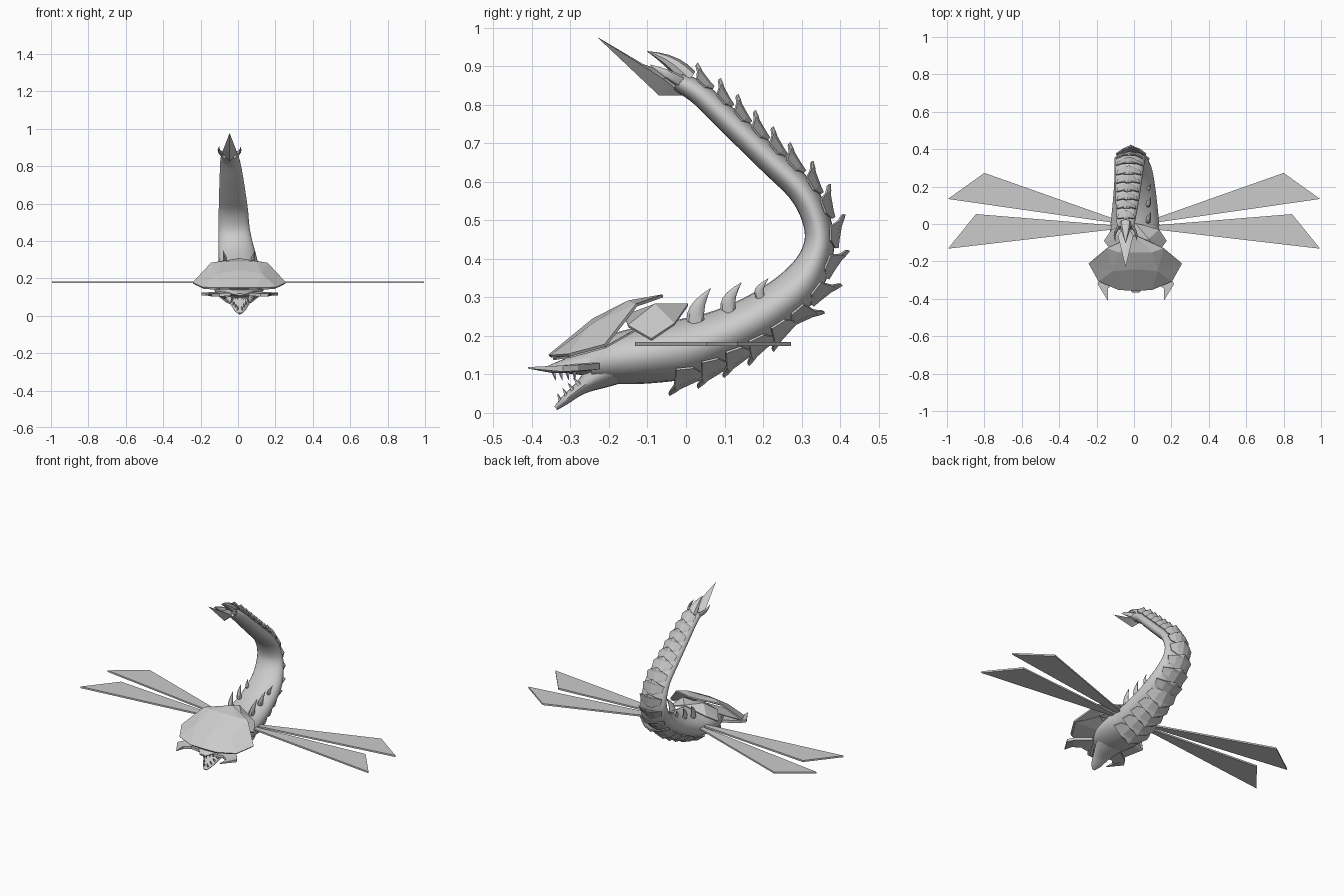
import bpy, bmesh, math
from mathutils import Vector

if "Cube" in bpy.data.objects:
    bpy.data.objects.remove(bpy.data.objects["Cube"])

grey = bpy.data.materials.new("plain grey")
grey.diffuse_color = (0.6, 0.6, 0.6, 1)
grey.use_nodes = True
grey.node_tree.nodes["Principled BSDF"].inputs["Base Color"].default_value = grey.diffuse_color


def make(name, verts, faces, smooth=False, thick=0.0):
    me = bpy.data.meshes.new(name)
    me.from_pydata([tuple(v) for v in verts], [], faces)
    bm = bmesh.new()
    bm.from_mesh(me)
    bmesh.ops.recalc_face_normals(bm, faces=bm.faces)
    bm.to_mesh(me)
    bm.free()
    me.materials.append(grey)
    ob = bpy.data.objects.new(name, me)
    bpy.context.collection.objects.link(ob)
    if smooth:
        bpy.context.view_layer.objects.active = ob
        ob.select_set(True)
        bpy.ops.object.shade_smooth_by_angle(angle=math.radians(40))
        ob.select_set(False)
    if thick:
        m = ob.modifiers.new("thickness", 'SOLIDIFY')
        m.thickness = thick
        m.offset = 0
    return ob


def spline(keys, steps):
    """Catmull-Rom through tuples of any length."""
    k = [Vector(p) for p in keys]
    k = [k[0] * 2 - k[1]] + k + [k[-1] * 2 - k[-2]]
    out = []
    for i in range(1, len(k) - 2):
        a, b, c, d = k[i - 1:i + 3]
        for s in range(steps):
            t = s / steps
            out.append((b * 2 + (c - a) * t + (a * 2 - b * 5 + c * 4 - d) * t * t
                        + (b * 3 - a - c * 3 + d) * t ** 3) * 0.5)
    return out + [k[-2]]


def frame(path, i):
    """Centre, tangent and outward normal in the side plane."""
    a, b = path[max(i - 1, 0)], path[min(i + 1, len(path) - 1)]
    t = Vector((0, b[1] - a[1], b[2] - a[2])).normalized()
    return Vector(path[i][:3]), t, Vector((0, t.z, -t.y))


def loft(name, keys, steps=4, sides=20, smooth=True):
    """Tube through keys (x, y, z, half width, half thickness)."""
    path = spline(keys, steps)
    verts, faces = [], []
    for i, p in enumerate(path):
        c, t, n = frame(path, i)
        for j in range(sides):
            a = 2 * math.pi * j / sides
            verts.append(c + Vector((p[3] * math.cos(a), 0, 0)) + n * p[4] * math.sin(a))
    for i in range(len(path) - 1):
        for j in range(sides):
            k = (j + 1) % sides
            faces.append((i * sides + j, i * sides + k, (i + 1) * sides + k, (i + 1) * sides + j))
    faces += [tuple(range(sides)), tuple(range(len(verts) - sides, len(verts)))]
    make(name, verts, faces, smooth)
    return path


# Long curling body and tail
body = loft("body", [
    (.005, -.25, .125, .085, .045), (.005, -.18, .14, .12, .066), (.005, -.09, .153, .135, .076),
    (.005, 0, .168, .13, .077), (.005, .1, .203, .12, .068), (.003, .2, .255, .11, .062),
    (-.003, .29, .325, .1, .056), (-.015, .338, .405, .09, .043), (-.022, .344, .48, .083, .037),
    (-.025, .305, .57, .078, .036), (-.03, .22, .655, .071, .035), (-.036, .12, .75, .062, .033),
    (-.042, .04, .825, .053, .03), (-.045, -.02, .862, .045, .026)], 5, 24)

# Upper and lower jaws
loft("upper_jaw", [(.005, -.19, .13, .10, .05), (.005, -.25, .13, .085, .036),
                   (.008, -.31, .122, .06, .02), (.01, -.365, .113, .02, .006)])
loft("lower_jaw", [(.005, -.18, .12, .10, .045), (.008, -.23, .095, .075, .035),
                   (.01, -.275, .064, .052, .018), (.01, -.315, .032, .032, .012),
                   (.01, -.338, .012, .01, .006)])


def spike(name, base, tip, r, bend=(0, 0, 0), flat=1.0, sides=8):
    """Curved pointed horn."""
    b, t = Vector(base), Vector(tip)
    d = (t - b).normalized()
    u = d.cross(Vector((1, 0, 0))).normalized()
    w = d.cross(u)
    verts, faces, n = [], [], 5
    for i in range(n):
        f = i / n
        c = b.lerp(t, f) + Vector(bend) * math.sin(math.pi * f)
        for j in range(sides):
            a = 2 * math.pi * j / sides
            rr = r * (1 - f ** 1.6)
            verts.append(c + u * rr * math.cos(a) + w * rr * flat * math.sin(a))
    verts.append(t)
    for i in range(n - 1):
        for j in range(sides):
            k = (j + 1) % sides
            faces.append((i * sides + j, i * sides + k, (i + 1) * sides + k, (i + 1) * sides + j))
    e = (n - 1) * sides
    faces += [(e + j, e + (j + 1) % sides, len(verts) - 1) for j in range(sides)]
    faces.append(tuple(range(sides)))
    make(name, verts, faces, True)


for s in (-1, 1):
    # Teeth lining both jaws
    for i in range(4):
        f = i / 3
        spike("lower_tooth", (.01 + s * (.012 + .035 * f), -.325 + .05 * f, .026 + .045 * f),
              (.01 + s * (.011 + .03 * f), -.334 + .04 * f, .052 + .04 * f), .006, sides=5)
        spike("upper_tooth", (.01 + s * (.012 + .035 * f), -.345 + .055 * f, .112),
              (.01 + s * (.011 + .03 * f), -.338 + .05 * f, .084), .006, sides=5)

    # Flat crescent cheek horns
    horn = [(.03, -.25), (.10, -.225), (.18, -.28), (.205, -.32), (.15, -.41), (.15, -.345),
            (.11, -.315), (.05, -.33)]
    z = [.128, .122, .118, .116, .112, .112, .112, .115]
    v = [(.01 + s * x, y, zz + .007) for (x, y), zz in zip(horn, z)]
    v += [(a, b, c - .016) for a, b, c in v]
    v[12] = (v[4][0], v[4][1], v[4][2] - .004)
    q = [(i, (i + 1) % 8, (i + 1) % 8 + 8, i + 8) for i in range(8)]
    caps = [(0, 1, 6, 7), (1, 2, 5, 6), (2, 3, 4, 5)]
    make("cheek_horn", v, q + caps + [tuple(i + 8 for i in c) for c in caps])

    # Paired back spines
    for y, zb, yt, zt, r in ((.025, .23, .065, .325, .026), (.11, .26, .145, .34, .023),
                             (.195, .295, .215, .35, .016)):
        spike("back_spine", (.005 + s * .07, y, zb), (.005 + s * .085, yt, zt), r,
              (0, -.013, 0), .55)

    # Two blade wings on each side
    for name, pts in (("rear_wing", [(.05, -.002), (.05, .008), (.8, .273), (.995, .134)]),
                      ("front_wing", [(.05, -.012), (.05, -.022), (.995, -.132), (.845, .053)])):
        v = [(s * x, y, zz) for zz in (.174, .184) for x, y in pts]
        make(name, v, [(0, 1, 2, 3), (4, 5, 6, 7)]
             + [(i, (i + 1) % 4, (i + 1) % 4 + 4, i + 4) for i in range(4)])


def shell(name, mid, side, faces, thick):
    """Symmetric faceted plate: centre points then mirrored side points."""
    c = .007
    v = [(c, y, z) for y, z in mid]
    v += [(c + s * x, y, z) for s in (-1, 1) for x, y, z in side]
    m, n = len(mid), len(side)
    both = faces + [tuple(i if i < m else i + n for i in f) for f in faces]
    make(name, v, both, thick=thick)


# Head carapace: centre 0-3, side 4 front, 5 cheek, 6 widest, 7 back corner, 8 brow, 9 crown
shell("head_carapace", [(-.355, .148), (-.24, .242), (-.15, .287), (-.06, .304)],
      [(.09, -.35, .147), (.195, -.305, .15), (.248, -.21, .175), (.15, -.128, .28),
       (.12, -.25, .222), (.09, -.15, .288)],
      [(0, 1, 8, 4), (4, 8, 5), (5, 8, 6), (6, 8, 7), (1, 2, 9, 8), (8, 9, 7), (2, 3, 9), (3, 7, 9)], .008)
shell("carapace_underside", [(-.345, .14), (-.2, .18)],
      [(.09, -.34, .14), (.19, -.30, .146), (.24, -.21, .17), (.13, -.13, .215)],
      [(0, 1, 2), (1, 3, 2), (1, 4, 3), (1, 5, 4)], .005)
# Neck plate behind the carapace
shell("neck_plate", [(-.16, .25), (-.08, .275), (.005, .28)],
      [(.12, -.15, .225), (.165, -.09, .19), (.125, -.03, .23), (.07, -.08, .28)],
      [(0, 1, 6, 3), (3, 6, 4), (4, 6, 5), (1, 2, 6), (2, 5, 6)], .008)

# Overlapping belly and tail scales following the outer curve
arc = [0.0]
for a, b in zip(body, body[1:]):
    arc.append(arc[-1] + math.hypot(b[1] - a[1], b[2] - a[2]))
count = 17
for i in range(count):
    d = arc[-1] * (.185 + .775 * i / (count - 1))
    k = min(range(len(arc)), key=lambda q: abs(arc[q] - d))
    c, t, n = frame(body, k)
    f = (d - arc[k])
    w, r = body[k][3], body[k][4]
    L = .046 - .014 * i / count
    flip = -1 if i < 5 else 1      # the belly scales open forward
    rows = [(-1.0, .3, 0), (-.5, .78, .004), (.45, .9, .014), (.75, .5, .02), (1.15, 0, .026)]
    v = []
    for along, wide, lift in rows:
        for s in (-1, -.5, 0, .5, 1):
            x = s * wide * w
            drop = r * math.sqrt(max(0, 1 - (x / w) ** 2))
            ridge = .006 * (1 - abs(s))
            v.append(c + t * (f + flip * along * L) + n * (drop + lift + ridge) + Vector((x, 0, 0)))
    q = [(a * 5 + b, a * 5 + b + 1, a * 5 + b + 6, a * 5 + b + 5) for a in range(4) for b in range(4)]
    ob = make("scale", v, q, thick=.006)
    bm = bmesh.new()
    bm.from_mesh(ob.data)
    bmesh.ops.remove_doubles(bm, verts=bm.verts, dist=.0005)
    bm.to_mesh(ob.data)
    bm.free()

# Stinger blade with a spike above and two side fins
cx = -.045
make("stinger", [(cx, -.232, .977), (cx, .0, .872), (cx - .042, -.06, .868), (cx, -.07, .824),
                 (cx + .042, -.06, .868), (cx, -.005, .824), (cx, -.11, .905)],
     [(0, 6, 2), (0, 2, 3), (0, 3, 4), (0, 4, 6), (6, 1, 2), (6, 4, 1), (2, 1, 5), (2, 5, 3),
      (4, 5, 1), (4, 3, 5)], True)
spike("stinger_spike", (cx, .01, .865), (cx, -.103, .94), .026, (0, .006, .008), 1.2)
for s in (-1, 1):
    spike("stinger_fin", (cx + s * .035, -.012, .86), (cx + s * .055, -.095, .905), .016,
          (s * .012, 0, 0), .6)
